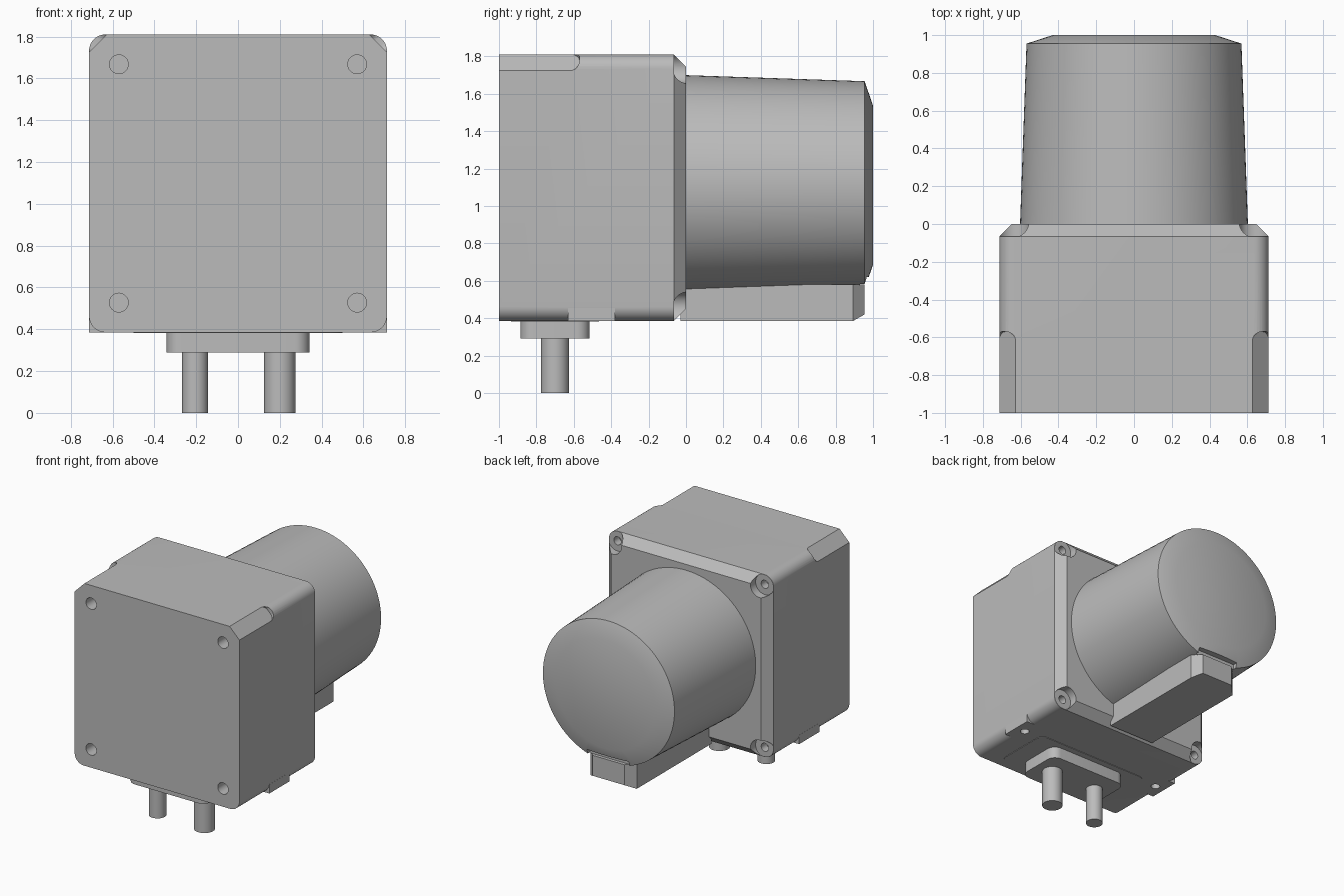
import bpy, bmesh, math
from mathutils import Matrix, Vector

if "Cube" in bpy.data.objects:
    bpy.data.objects.remove(bpy.data.objects["Cube"], do_unlink=True)

grey = bpy.data.materials.new("plain grey")
grey.use_nodes = True
grey.diffuse_color = (0.5, 0.5, 0.5, 1)
grey.node_tree.nodes["Principled BSDF"].inputs["Base Color"].default_value = (0.5, 0.5, 0.5, 1)

MID = 1.0975    # height of the housing centre
AXIS = 1.111    # height of the motor axis
HALF = 0.7125   # half width of the housing


def rounded(w, h, r, steps=8):
    """Rounded rectangle outline around the origin."""
    pts = []
    for k, (sx, sy) in enumerate(((1, 1), (-1, 1), (-1, -1), (1, -1))):
        for i in range(steps + 1):
            a = math.pi / 2 * (k + i / steps)
            pts.append((sx * (w - r) + r * math.cos(a), sy * (h - r) + r * math.sin(a)))
    return pts


def circle(rx, rz, n=64):
    return [(rx * math.cos(2 * math.pi * i / n), rz * math.sin(2 * math.pi * i / n)) for i in range(n)]


def loft(name, sections, axis="Y", centre=(0, 0, 0)):
    """Skin matching outlines placed along an axis and cap both ends."""
    bm = bmesh.new()
    rings = []
    for d, pts in sections:
        rings.append([bm.verts.new(Vector((a, d, b) if axis == "Y" else (a, b, d)) + Vector(centre))
                      for a, b in pts])
    for lo, hi in zip(rings, rings[1:]):
        for i in range(len(lo)):
            j = (i + 1) % len(lo)
            bm.faces.new((lo[i], lo[j], hi[j], hi[i]))
    bm.faces.new(rings[0])
    bm.faces.new(rings[-1])
    bmesh.ops.recalc_face_normals(bm, faces=bm.faces)
    return to_object(name, bm)


def to_object(name, bm):
    mesh = bpy.data.meshes.new(name)
    bm.to_mesh(mesh)
    bm.free()
    mesh.materials.append(grey)
    ob = bpy.data.objects.new(name, mesh)
    bpy.context.collection.objects.link(ob)
    return ob


def rod(name, centre, r, start, end, axis="Y", n=32):
    return loft(name, [(start, circle(r, r, n)), (end, circle(r, r, n))], axis, centre)


def box(name, lo, hi):
    w, h = (hi[0] - lo[0]) / 2, (hi[1] - lo[1]) / 2
    rect = [(w, h), (-w, h), (-w, -h), (w, -h)]
    return loft(name, [(lo[2], rect), (hi[2], rect)], "Z", ((lo[0] + hi[0]) / 2, (lo[1] + hi[1]) / 2, 0))


def boolean(ob, others, operation="DIFFERENCE"):
    bpy.context.view_layer.objects.active = ob
    for other in others:
        mod = ob.modifiers.new("cut", "BOOLEAN")
        mod.operation, mod.solver, mod.object = operation, "EXACT", other
        bpy.ops.object.modifier_apply(modifier=mod.name)
        bpy.data.objects.remove(other, do_unlink=True)


def smooth(*obs):
    for o in bpy.context.view_layer.objects:
        o.select_set(o in obs)
    bpy.context.view_layer.objects.active = obs[0]
    bpy.ops.object.shade_smooth_by_angle(angle=math.radians(25))


# Housing with a chamfered rear rim
housing = loft("housing", [
    (-1, rounded(HALF, HALF, 0.078)),
    (-0.065, rounded(HALF, HALF, 0.078)),
    (0, rounded(HALF - 0.065, HALF - 0.065, 0.015))], "Y", (0, 0, MID))

# Square mounting feet filling the rounded lower edges
feet = [box("foot", (min(s * 0.55, s * HALF), -0.63, MID - HALF),
            (max(s * 0.55, s * HALF), -0.38, MID - HALF + 0.07)) for s in (-1, 1)]
boolean(housing, feet, "UNION")

cutters = []
for sx in (-1, 1):
    for sz in (-1, 1):
        # Front bolt hole, rear corner pocket and its screw hole
        cutters.append(rod("hole", (sx * 0.57, 0, MID + sz * 0.57), 0.045, -1.1, -0.9))
        corner = (sx * 0.637, 0, MID + sz * 0.637)
        cutters.append(rod("pocket", corner, 0.08, -0.064, 0.1, n=48))
        cutters.append(rod("screw_hole", corner, 0.032, -0.13, 0.05))
    # Foot hole from below
    cutters.append(rod("foot_hole", (sx * 0.63, -0.505, 0), 0.033, 0.3, 0.47, "Z"))
    # Round-ended flat on the upper front corner
    flat = loft("flat", [(0, rounded(0.0605, 0.3, 0.045)), (0.2, rounded(0.0605, 0.3, 0.045))], "Z")
    reach = HALF - 0.0425
    flat.data.transform(Matrix.Translation((sx * reach, -0.87, MID + reach))
                        @ Matrix.Rotation(sx * math.pi / 4, 4, "Y"))
    cutters.append(flat)
boolean(housing, cutters)

# Tapered motor cover with a shallow end cap
motor = loft("motor_cover", [
    (-0.02, circle(0.604, 0.589, 96)),
    (0.955, circle(0.569, 0.556, 96)),
    (1.0, circle(0.43, 0.425, 96))], "Y", (0, 0, AXIS))
boolean(motor, [box("notch", (-0.18, 0.93, 0.4), (0.18, 1.1, 0.62))])

# Cable duct beneath the motor, chamfered at its free end
duct = box("cable_duct", (-0.2, -0.03, MID - HALF), (0.2, 0.955, 0.58))
bm = bmesh.new()
bm.from_mesh(duct.data)
end = [e for e in bm.edges if all(v.co.y > 0.9 for v in e.verts)]
sides = [e for e in end if abs(e.verts[0].co.z - e.verts[1].co.z) > 0.1]
bmesh.ops.bevel(bm, geom=sides, offset=0.062, segments=1, affect="EDGES")
for v in bm.verts:
    if v.co.y > 0.95 and v.co.z < 0.45:
        v.co.z += 0.035
bm.to_mesh(duct.data)
bm.free()

# Connector plate and its two ports under the housing
panel = loft("bottom_panel", [(0.381, rounded(0.5, 0.235, 0.06)), (0.39, rounded(0.5, 0.235, 0.06))],
             "Z", (0, -0.7, 0))
plate = loft("connector_plate", [(0.29, rounded(0.342, 0.185, 0.07)), (0.39, rounded(0.342, 0.185, 0.07))],
             "Z", (0, -0.7, 0))
left_port = rod("left_port", (0.2, -0.7, 0), 0.075, 0, 0.3, "Z")
right_port = rod("right_port", (-0.205, -0.7, 0), 0.062, 0, 0.3, "Z")

smooth(housing, motor, panel, plate, left_port, right_port)
